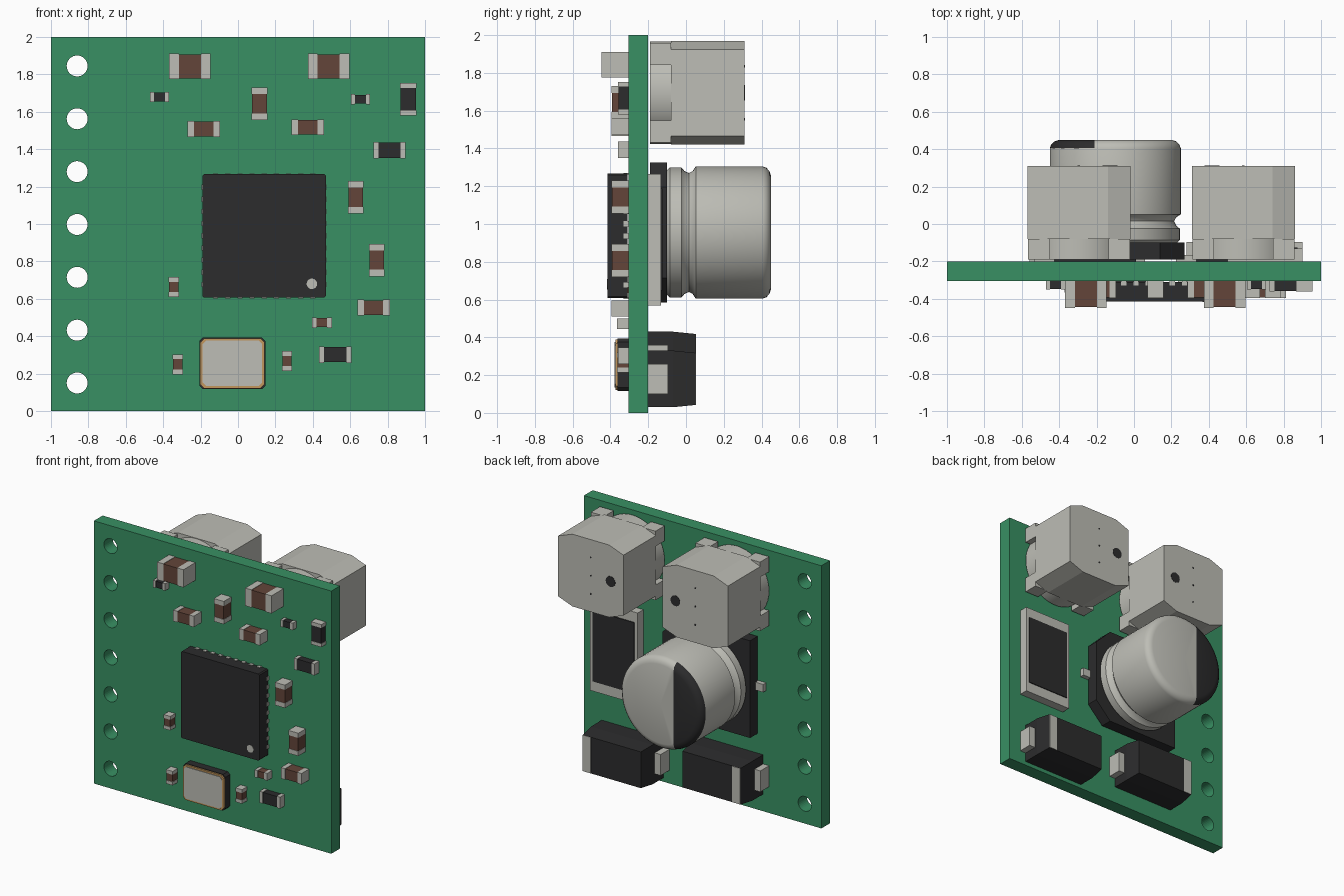
import bpy, bmesh, math
from mathutils import Vector, Matrix

if "Cube" in bpy.data.objects:
    bpy.data.objects.remove(bpy.data.objects["Cube"])


def material(name, r, g, b):
    m = bpy.data.materials.new(name)
    m.use_nodes = True
    m.diffuse_color = (r, g, b, 1)
    m.node_tree.nodes["Principled BSDF"].inputs["Base Color"].default_value = (r, g, b, 1)
    return m


GREEN = material("board green", .04, .28, .125)
GREY = material("metal grey", .51, .51, .465)
BLACK = material("plastic black", .025, .025, .026)
BROWN = material("ceramic brown", .125, .06, .042)
GOLD = material("gold rim", .55, .31, .11)

FRONT, BACK = -.305, -.2   # board faces


def finish(name, bm, *mats):
    bmesh.ops.recalc_face_normals(bm, faces=bm.faces)
    me = bpy.data.meshes.new(name)
    bm.to_mesh(me)
    bm.free()
    for m in mats:
        me.materials.append(m)
    ob = bpy.data.objects.new(name, me)
    bpy.context.collection.objects.link(ob)
    return ob


def rect(x, z, w, h, cx=0, cz=None):
    """Outline centred on x, z with optional corner cuts."""
    cz = cx if cz is None else cz
    a, b = w / 2, h / 2
    if not cx:
        return [(x - a, z - b), (x + a, z - b), (x + a, z + b), (x - a, z + b)]
    return [(x - a + cx, z - b), (x + a - cx, z - b), (x + a, z - b + cz), (x + a, z + b - cz),
            (x + a - cx, z + b), (x - a + cx, z + b), (x - a, z + b - cz), (x - a, z - b + cz)]


def circle(x, z, r, n=32):
    return [(x + r * math.cos(i * math.tau / n), z + r * math.sin(i * math.tau / n)) for i in range(n)]


def prism(name, outline, y0, y1, mat):
    """Extrude an outline in the x-z plane from y0 to y1."""
    bm = bmesh.new()
    face = bm.faces.new([bm.verts.new((x, y0, z)) for x, z in outline])
    new = bmesh.ops.extrude_face_region(bm, geom=[face])["geom"]
    bmesh.ops.translate(bm, vec=(0, y1 - y0, 0), verts=[v for v in new if isinstance(v, bmesh.types.BMVert)])
    return finish(name, bm, mat)


def smooth(ob):
    bpy.ops.object.select_all(action='DESELECT')
    ob.select_set(True)
    bpy.context.view_layer.objects.active = ob
    bpy.ops.object.shade_smooth_by_angle(angle=math.radians(30))


# Circuit board with a row of through holes
board = prism("circuit_board", rect(0, 1, 2, 2), FRONT, BACK, GREEN)
cutters = []
for i in range(7):
    cut = prism("hole_cutter", circle(-.86, .15 + i * .2825, .056), -.5, 0, GREEN)
    cut.hide_render = True
    mod = board.modifiers.new("hole", 'BOOLEAN')
    mod.operation, mod.solver, mod.object = 'DIFFERENCE', 'EXACT', cut
    cutters.append(cut)
bpy.context.view_layer.objects.active = board
for mod in list(board.modifiers):
    bpy.ops.object.modifier_apply(modifier=mod.name)
for cut in cutters:
    bpy.data.objects.remove(cut)


# Small two-terminal chips: length, width, height, terminal length
def chip(name, x, z, size, upright, mat):
    l, w, h, t = size
    for part, off, length, inset, m in (("body", 0, l - 2 * t, .003, mat),
                                        ("terminal", (t - l) / 2, t, 0, GREY),
                                        ("terminal", (l - t) / 2, t, 0, GREY)):
        wide = w - 2 * inset
        shape = rect(x, z + off, wide, length) if upright else rect(x + off, z, length, wide)
        prism(name + "_" + part, shape, FRONT, FRONT - h + inset, m)


LARGE, MEDIUM, SMALL = (.222, .135, .143, .052), (.174, .084, .09, .036), (.107, .056, .06, .026)
RES, TINY = (.172, .088, .055, .026), (.103, .054, .045, .022)
for x, z, size, upright in (
        (-.257, 1.843, LARGE, 0), (.485, 1.843, LARGE, 0), (.115, 1.643, MEDIUM, 1),
        (-.183, 1.508, MEDIUM, 0), (.373, 1.517, MEDIUM, 0), (.63, 1.143, MEDIUM, 1),
        (.742, .807, MEDIUM, 1), (.725, .553, MEDIUM, 0), (-.343, .663, SMALL, 1),
        (.448, .473, SMALL, 0), (-.323, .25, SMALL, 1), (.262, .267, SMALL, 1)):
    chip("chip_capacitor", x, z, size, upright, BROWN)
for x, z, size, upright in (
        (.91, 1.667, RES, 1), (.81, 1.394, RES, 0), (.52, .302, RES, 0),
        (-.42, 1.68, TINY, 0), (.655, 1.667, TINY, 0)):
    chip("chip_resistor", x, z, size, upright, BLACK)

# Main integrated circuit with edge pads and orientation dot
IX, IZ, IS = .14, .937, .66
prism("main_chip", rect(IX, IZ, IS, IS, .008), FRONT - .005, -.415, BLACK)
prism("main_chip_dot", circle(.395, .68, .028), -.41, -.418, GREY)
for i in range(9):
    off = (i - 4) * .065
    for s in (-1, 1):
        edge = s * IS / 2
        prism("main_chip_pad", rect(IX + edge, IZ + off, .008, .028), FRONT, -.33, GREY)
        prism("main_chip_pad", rect(IX + off, IZ + edge, .028, .008), FRONT, -.33, GREY)

# Crystal can
prism("crystal_base", rect(-.03, .255, .352, .276, .018), FRONT, -.362, BLACK)
prism("crystal_rim", rect(-.03, .255, .344, .268, .022), -.362, -.374, GOLD)
prism("crystal_lid", rect(-.03, .255, .318, .242, .018), -.37, -.379, GREY)

# Pair of inductors on the back
for x, side in ((-.295, 1), (.585, -1)):
    z = 1.695
    prism("inductor_body", rect(x, z, .55, .55, .12, .045), -.08, .31, GREY)
    smooth(prism("inductor_base", circle(x, z, .272, 48), -.19, -.08, GREY))
    for sx in (-1, 1):
        for sz in (-1, 1):
            prism("inductor_foot", rect(x + sx * .215, z + sz * .205, .115, .115), -.19, -.08, GREY)
    prism("inductor_mark", circle(x + side * .167, z, .04), .305, .312, BLACK)
    for dz in (-.14, 0, .14):
        prism("inductor_speck", circle(x, z + dz, .007, 8), .305, .312, BLACK)

# Electrolytic capacitor: base, pins, lathed can with a dark end segment
CX, CZ = -.1, .955
base = rect(CX, CZ, .74, .74, .13)
base[5:] = [(CX - .37, CZ + .37)]
base[0] = (CX - .37, CZ - .37)
prism("can_base", base, -.19, -.1, BLACK)
for s in (-1, 1):
    prism("can_pin", rect(CX + s * .38, CZ, .11, .06), BACK, -.165, GREY)

profile = ((0, -.1), (.33, -.1), (.345, -.085), (.345, -.025), (.325, -.008), (.315, .015),
           (.325, .035), (.35, .052), (.35, .405), (.343, .425), (.325, .442), (.3, .45), (0, .45))
bm = bmesh.new()
ring = [bm.verts.new((r, y, 0)) for r, y in profile]
edges = [bm.edges.new(p) for p in zip(ring, ring[1:])]
bmesh.ops.spin(bm, geom=ring + edges, cent=(0, 0, 0), axis=(0, 1, 0), angle=math.tau, steps=64)
bmesh.ops.remove_doubles(bm, verts=bm.verts, dist=.0005)
bmesh.ops.translate(bm, vec=(CX, 0, CZ), verts=bm.verts)
end = [f for f in bm.faces if f.calc_center_median().y > .406]
geom = set(end) | {e for f in end for e in f.edges} | {v for f in end for v in f.verts}
bmesh.ops.bisect_plane(bm, geom=list(geom), plane_co=(-.21, 0, 0), plane_no=(1, 0, 0), dist=.0005)
for f in bm.faces:
    c = f.calc_center_median()
    f.material_index = int(c.y > .406 and c.x < -.21)
smooth(finish("can_body", bm, GREY, BLACK))

# Power resistor on the back
prism("power_resistor", rect(.7, .917, .4, .695), BACK, -.132, GREY)
prism("power_resistor_cover", rect(.7, .917, .35, .54), -.133, -.125, BLACK)

# Two diodes with tapered bodies, end tabs and a polarity stripe
for x, z, side in ((.59, .18, 1), (-.25, .28, -1)):
    prism("diode_lower_body", rect(x, z, .52, .3), BACK, -.07, BLACK)
    bm = bmesh.new()
    bmesh.ops.create_cube(bm, size=1, matrix=Matrix.Translation((x, -.01, z)) @ Matrix.Diagonal((.52, .12, .3, 1)))
    for v in bm.verts:
        if v.co.y > 0:
            v.co.x = x + (v.co.x - x) * .94
            v.co.z = z + (v.co.z - z) * .92
    finish("diode_upper_body", bm, BLACK)
    prism("diode_stripe", rect(x + side * .21, z, .068, .274), .045, .053, GREY)
    for s in (-1, 1):
        prism("diode_tab", rect(x + s * .28, z, .06, .16), BACK, -.095, GREY)
